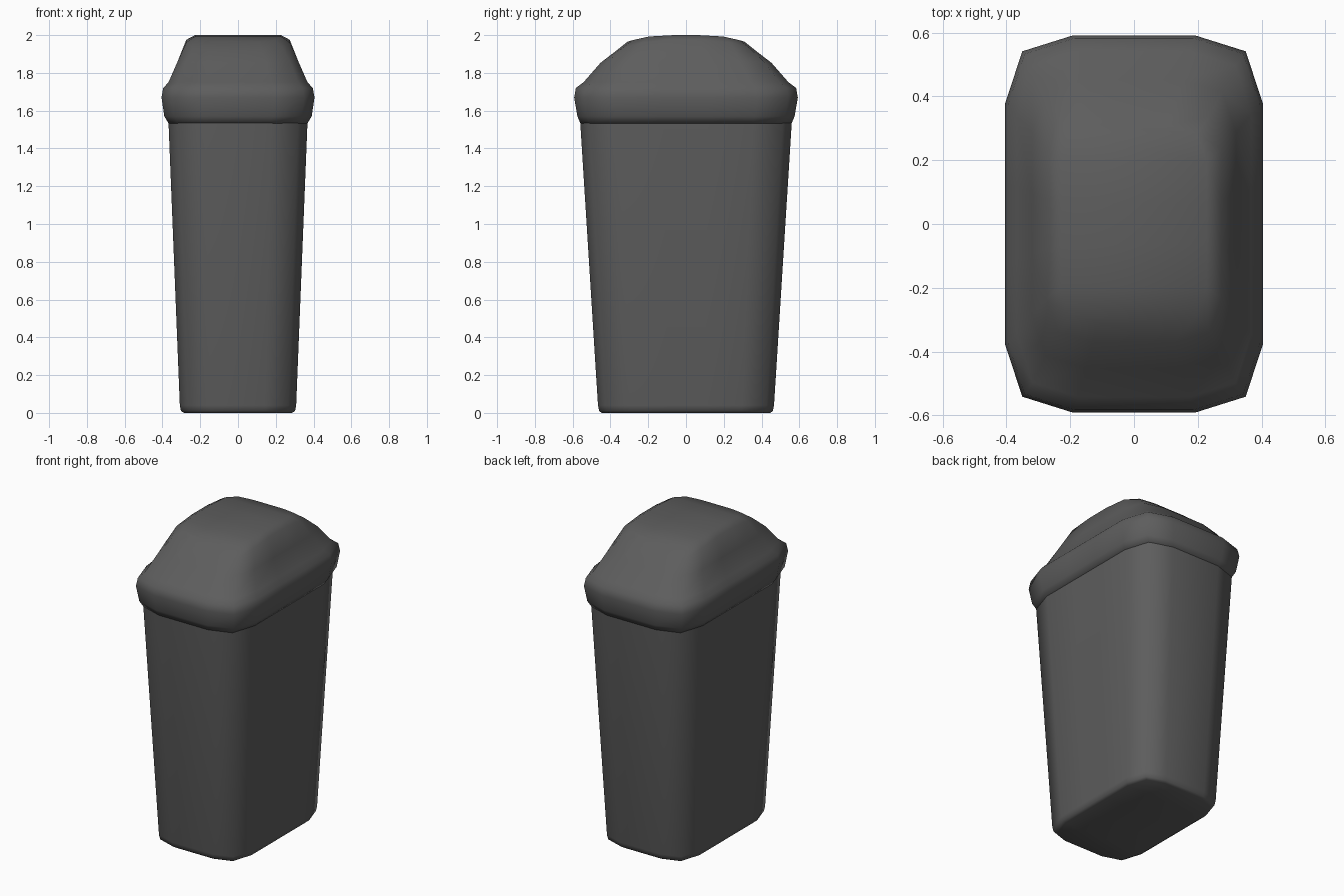
import bpy
import bmesh
import math

default = bpy.data.objects.get("Cube")
if default:
    bpy.data.objects.remove(default, do_unlink=True)

# Dark grey plastic
plastic = bpy.data.materials.new("dark grey plastic")
plastic.use_nodes = True
colour = (0.11, 0.11, 0.11, 1)
plastic.diffuse_color = colour
shader = plastic.node_tree.nodes["Principled BSDF"]
shader.inputs["Base Color"].default_value = colour
shader.inputs["Roughness"].default_value = 0.7

# One quarter of the rounded rectangular outline, in fractions of the half sizes
QUARTER = [(1, 0.21), (1, 0.635), (0.865, 0.915), (0.47, 1)]
OUTLINE = (QUARTER + [(-x, y) for x, y in reversed(QUARTER)]
           + [(-x, -y) for x, y in QUARTER]
           + [(x, -y) for x, y in reversed(QUARTER)])
N = len(OUTLINE)


def flat(z):
    return lambda y: z


def arch(drop):
    """Height of the lid crown, falling away towards front and back."""
    def height(y):
        over = max(0, abs(y) - 0.1)
        return 2.0 - drop - 0.8 * over ** 2
    return height


def cap(bm, ring, upward):
    """Close a ring with strips running across from right to left."""
    half = N // 2
    right = ring[-half // 2:] + ring[:half // 2]
    left = ring[half // 2:half // 2 + half][::-1]
    for i in range(half - 1):
        quad = [right[i], right[i + 1], left[i + 1], left[i]]
        bm.faces.new(quad if upward else quad[::-1])


def loft(name, sections):
    """Skin stacked outlines given as (half width, half depth, height rule)."""
    bm = bmesh.new()
    rings = [[bm.verts.new((x * hx, y * hy, rule(y * hy))) for x, y in OUTLINE]
             for hx, hy, rule in sections]
    for low, high in zip(rings, rings[1:]):
        for i in range(N):
            j = (i + 1) % N
            bm.faces.new((low[i], low[j], high[j], high[i]))
    cap(bm, rings[0], False)
    cap(bm, rings[-1], True)
    bmesh.ops.recalc_face_normals(bm, faces=bm.faces)
    mesh = bpy.data.meshes.new(name)
    bm.to_mesh(mesh)
    bm.free()
    mesh.materials.append(plastic)
    obj = bpy.data.objects.new(name, mesh)
    bpy.context.collection.objects.link(obj)
    bpy.ops.object.select_all(action="DESELECT")
    obj.select_set(True)
    bpy.context.view_layer.objects.active = obj
    bpy.ops.object.shade_smooth_by_angle(angle=math.radians(75))
    return obj


# Tapered container with a softened foot
loft("bin_body", [
    (0.285, 0.445, flat(0)),
    (0.302, 0.460, flat(0.01)),
    (0.308, 0.466, flat(0.04)),
    (0.368, 0.560, flat(1.54)),
])

# Lid: bulging rim, sloping shoulders and arched crown
loft("bin_lid", [
    (0.366, 0.558, flat(1.53)),
    (0.390, 0.575, flat(1.57)),
    (0.405, 0.592, flat(1.67)),
    (0.396, 0.583, flat(1.72)),
    (0.368, 0.543, flat(1.75)),
    (0.320, 0.452, lambda y: 1.86 - 0.12 * max(0, abs(y) - 0.4)),
    (0.274, 0.370, arch(0.025)),
    (0.228, 0.310, arch(0)),
])
